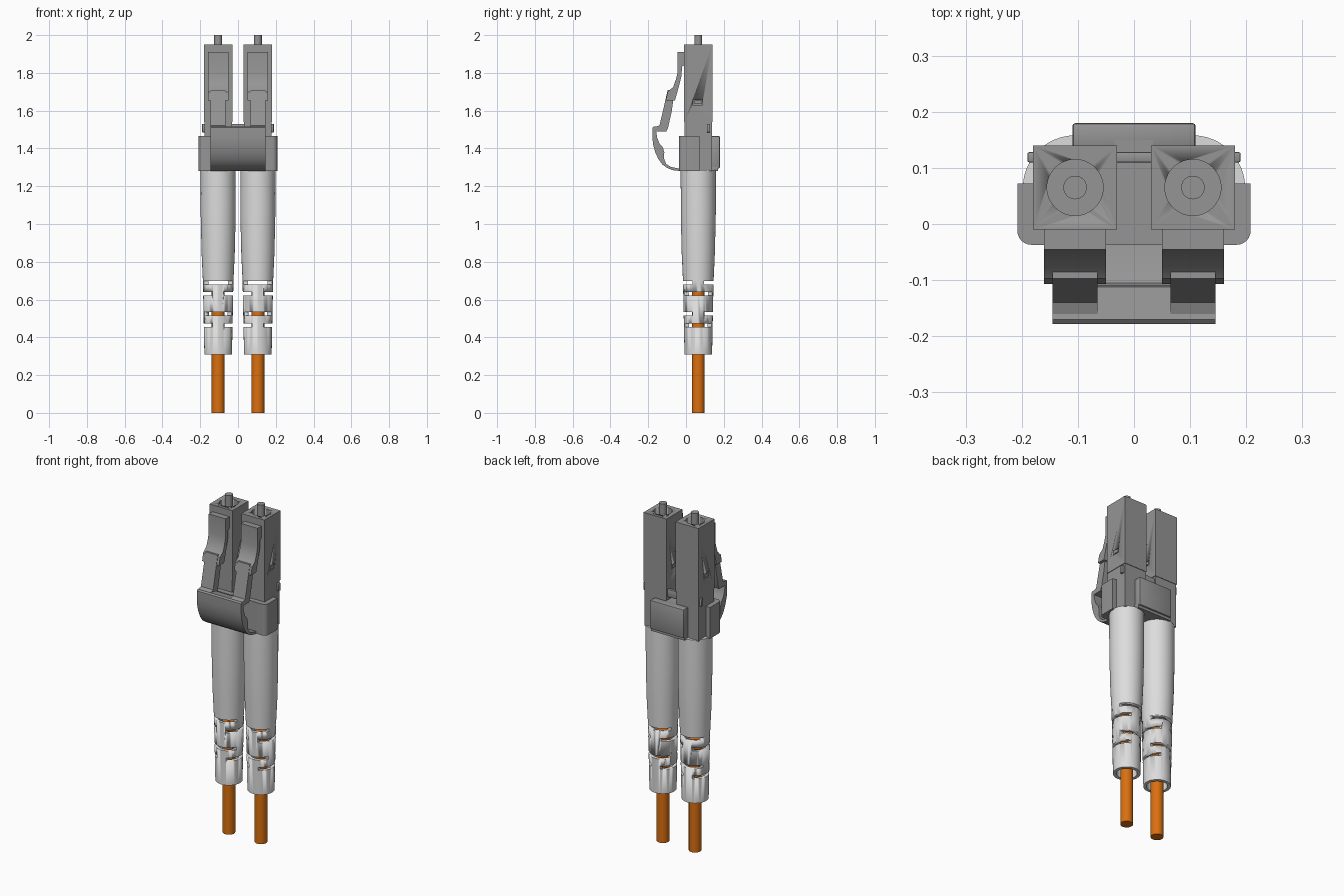
import bpy, bmesh, math
from mathutils import Vector, Matrix

if "Cube" in bpy.data.objects:
    bpy.data.objects.remove(bpy.data.objects["Cube"])


def material(name, col):
    m = bpy.data.materials.new(name)
    m.diffuse_color = (*col, 1)
    m.use_nodes = True
    m.node_tree.nodes["Principled BSDF"].inputs["Base Color"].default_value = m.diffuse_color
    return m


GREY = material("housing grey", (0.30, 0.30, 0.30))
WHITE = material("boot light grey", (0.72, 0.72, 0.72))
ORANGE = material("cable orange", (0.70, 0.16, 0.005))
CX, CY = 0.105, 0.065  # plug axis


def finish(name, bm, mat, smooth=30):
    bmesh.ops.recalc_face_normals(bm, faces=bm.faces)
    me = bpy.data.meshes.new(name)
    bm.to_mesh(me)
    bm.free()
    ob = bpy.data.objects.new(name, me)
    bpy.context.collection.objects.link(ob)
    me.materials.append(mat)
    bpy.ops.object.select_all(action='DESELECT')
    ob.select_set(True)
    bpy.context.view_layer.objects.active = ob
    bpy.ops.object.shade_smooth_by_angle(angle=math.radians(smooth))
    return ob


def box(name, x, y, z, mat=GREY, bevel=0):
    bm = bmesh.new()
    bmesh.ops.create_cube(bm, size=1)
    for v in bm.verts:
        v.co = Vector([(r[0] + r[1]) / 2 + c * (r[1] - r[0]) for c, r in zip(v.co, (x, y, z))])
    if bevel:
        bmesh.ops.bevel(bm, geom=bm.edges[:], offset=bevel, segments=2, affect='EDGES', profile=0.5)
    return finish(name, bm, mat)


def prism(name, pts, a, b, axis, mat=GREY):
    """Extrude a profile: (y, z) along x, or (x, y) along z."""
    bm = bmesh.new()
    place = (lambda p: (a, p[0], p[1])) if axis == 'x' else (lambda p: (p[0], p[1], a))
    f = bm.faces.new([bm.verts.new(place(p)) for p in pts])
    ext = bmesh.ops.extrude_face_region(bm, geom=[f])
    d = Vector((b - a, 0, 0)) if axis == 'x' else Vector((0, 0, b - a))
    bmesh.ops.translate(bm, vec=d, verts=[g for g in ext['geom'] if isinstance(g, bmesh.types.BMVert)])
    return finish(name, bm, mat)


def lathe(name, prof, cx, mat, n=48):
    """Spin a closed (radius, z) profile round the plug axis."""
    bm = bmesh.new()
    rings = [[bm.verts.new((cx + r * math.cos(2 * math.pi * i / n),
                            CY + r * math.sin(2 * math.pi * i / n), z)) for i in range(n)]
             for r, z in prof]
    for k, a in enumerate(rings):
        b = rings[(k + 1) % len(rings)]
        for i in range(n):
            j = (i + 1) % n
            bm.faces.new((a[i], a[j], b[j], b[i]))
    return finish(name, bm, mat)


def rod(name, cx, r, z0, z1, mat, n=32):
    bm = bmesh.new()
    bmesh.ops.create_cone(bm, cap_ends=True, segments=n, radius1=r, radius2=r, depth=z1 - z0,
                          matrix=Matrix.Translation((cx, CY, (z0 + z1) / 2)))
    return finish(name, bm, mat)


def cut(ob, cutters):
    for c in cutters:
        c.hide_render = True
        m = ob.modifiers.new("cut", 'BOOLEAN')
        m.operation, m.solver, m.object = 'DIFFERENCE', 'EXACT', c
        bpy.context.view_layer.objects.active = ob
        bpy.ops.object.modifier_apply(modifier=m.name)
        bpy.data.objects.remove(c)


for s, side in ((-1, "left"), (1, "right")):
    c = s * CX
    # plug housing with ferrule bore and side windows
    plug = box(side + "_plug_housing", (c - .075, c + .075), (-.01, .14), (1.54, 1.95))
    cut(plug, [rod("bore_cutter", c, .05, 1.65, 2.0, GREY, 48)] +
        [box("window_cutter", (c + t * .075 - .012, c + t * .075 + .012), (.038, .088), (1.63, 1.66), GREY)
         for t in (-1, 1)])
    box(side + "_rear_housing", (c - .072, c + .072), (-.007, .137), (1.28, 1.545))
    for t in (-1, 1):
        x = c + t * .07
        box(side + "_window_tab", (x - .004, x + .004), (.044, .082), (1.635, 1.655))
    rod(side + "_ferrule", c, .021, 1.6, 2.0, GREY)

    # strain relief boot, hollow at the tail, with alternating slots
    boot = lathe(side + "_boot", [(.001, 1.285), (.093, 1.285), (.0925, 1.05), (.088, .85), (.081, .70),
                                  (.073, .31), (.055, .31), (.060, .74), (.001, .74)], c, WHITE)
    cutters = []
    for i, z in enumerate((.69, .63, .525, .465)):
        for t in (-1, 1):
            near, wide = sorted((t * .03, t * .13)), (-.13, .13)
            xr, yr = (wide, near) if i % 2 == 0 else (near, wide)
            cutters.append(box("slot_cutter", (c + xr[0], c + xr[1]), (CY + yr[0], CY + yr[1]),
                               (z - .009, z + .009), WHITE))
    cut(boot, cutters)
    rod(side + "_cable", c, .034, 0, .66, ORANGE)

    # spring latch: wide upper part and narrow lower arm
    prism(side + "_latch_upper",
          [(-.045, 1.91), (-.009, 1.91), (-.009, 1.84), (-.02, 1.835), (-.025, 1.78), (-.04, 1.72),
           (-.058, 1.655), (-.107, 1.655), (-.097, 1.70), (-.068, 1.725), (-.052, 1.77), (-.045, 1.80)],
          c - .055, c + .055, 'x')
    prism(side + "_latch_arm",
          [(-.097, 1.71), (-.06, 1.71), (-.075, 1.60), (-.095, 1.51), (-.105, 1.49), (-.172, 1.49),
           (-.176, 1.51), (-.14, 1.522), (-.115, 1.63)],
          c - .04, c + .04, 'x')

# crossbar whose ends show as small nubs
box("crossbar", (-.19, .19), (.11, .128), (1.485, 1.53), bevel=.003)

# duplex clip: rounded front, side walls, middle rib and back plate
half = [(.18, -.008), (.18, .072), (.208, .072)]
half += [(.183 + .025 * math.cos(a), -.012 - .025 * math.sin(a))
         for a in [math.pi / 2 * i / 6 for i in range(7)]]
outline = half + [(-x, y) for x, y in reversed(half)]
prism("clip_front", outline, 1.28, 1.465, 'z')
box("clip_middle_rib", (-.034, .034), (-.03, .15), (1.28, 1.465))
box("clip_back_plate", (-.11, .11), (.135, .18), (1.295, 1.465), bevel=.006)
box("clip_back_foot", (-.11, .11), (.13, .17), (1.28, 1.31))

# curved thumb trigger joining both latches
prism("thumb_trigger",
      [(-.17, 1.517), (-.178, 1.51), (-.178, 1.46), (-.174, 1.42), (-.163, 1.38), (-.147, 1.345),
       (-.125, 1.315), (-.10, 1.297), (-.07, 1.285), (-.03, 1.28), (-.03, 1.292), (-.08, 1.302),
       (-.105, 1.318), (-.116, 1.345), (-.115, 1.38), (-.122, 1.405), (-.14, 1.425),
       (-.152, 1.455), (-.158, 1.49), (-.11, 1.492), (-.112, 1.505)],
      -.145, .145, 'x')
